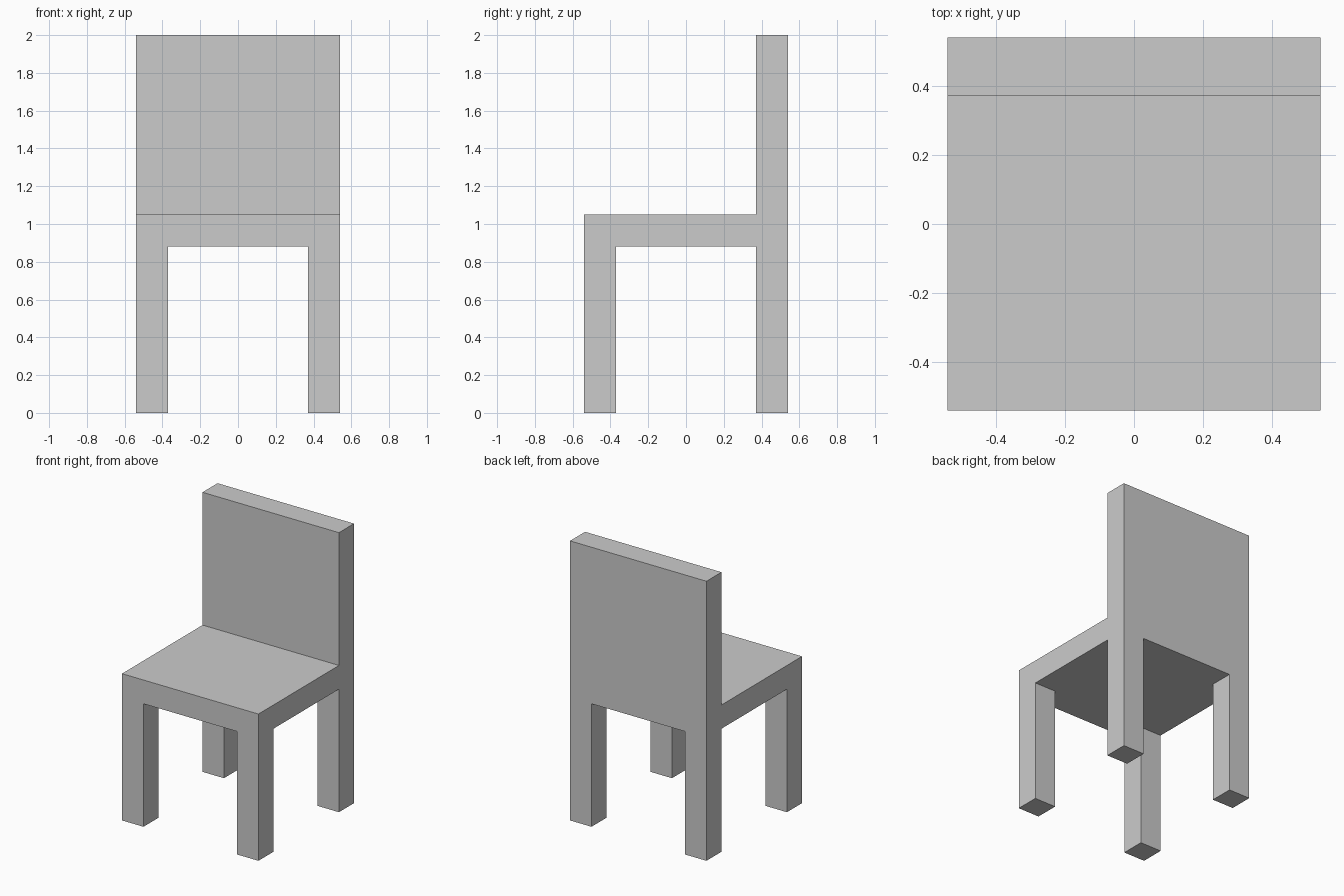
import bpy

if "Cube" in bpy.data.objects:
    bpy.data.objects.remove(bpy.data.objects["Cube"])

HALF = 0.54          # half width and half depth of the chair
THICK = 0.17         # thickness of legs, seat and backrest
SEAT_BOTTOM, SEAT_TOP, TOP = 0.88, 1.05, 2.0


def box(name, low, high):
    """Add a box spanning two opposite corners."""
    centre = [(a + b) / 2 for a, b in zip(low, high)]
    bpy.ops.mesh.primitive_cube_add(size=1, location=centre)
    obj = bpy.context.object
    obj.name = name
    obj.scale = [b - a for a, b in zip(low, high)]
    bpy.ops.object.transform_apply(location=False, rotation=False, scale=True)
    return obj


# Seat slab
box("seat", (-HALF, -HALF, SEAT_BOTTOM), (HALF, HALF, SEAT_TOP))

# Backrest panel, flush with the rear edge of the seat
box("backrest", (-HALF, HALF - THICK, SEAT_TOP), (HALF, HALF, TOP))

# Four square legs, flush with the seat corners
inner = HALF - THICK
for side, x in (("left", -HALF), ("right", inner)):
    for end, y in (("front", -HALF), ("back", inner)):
        box(f"{end}_{side}_leg", (x, y, 0), (x + THICK, y + THICK, SEAT_BOTTOM))
